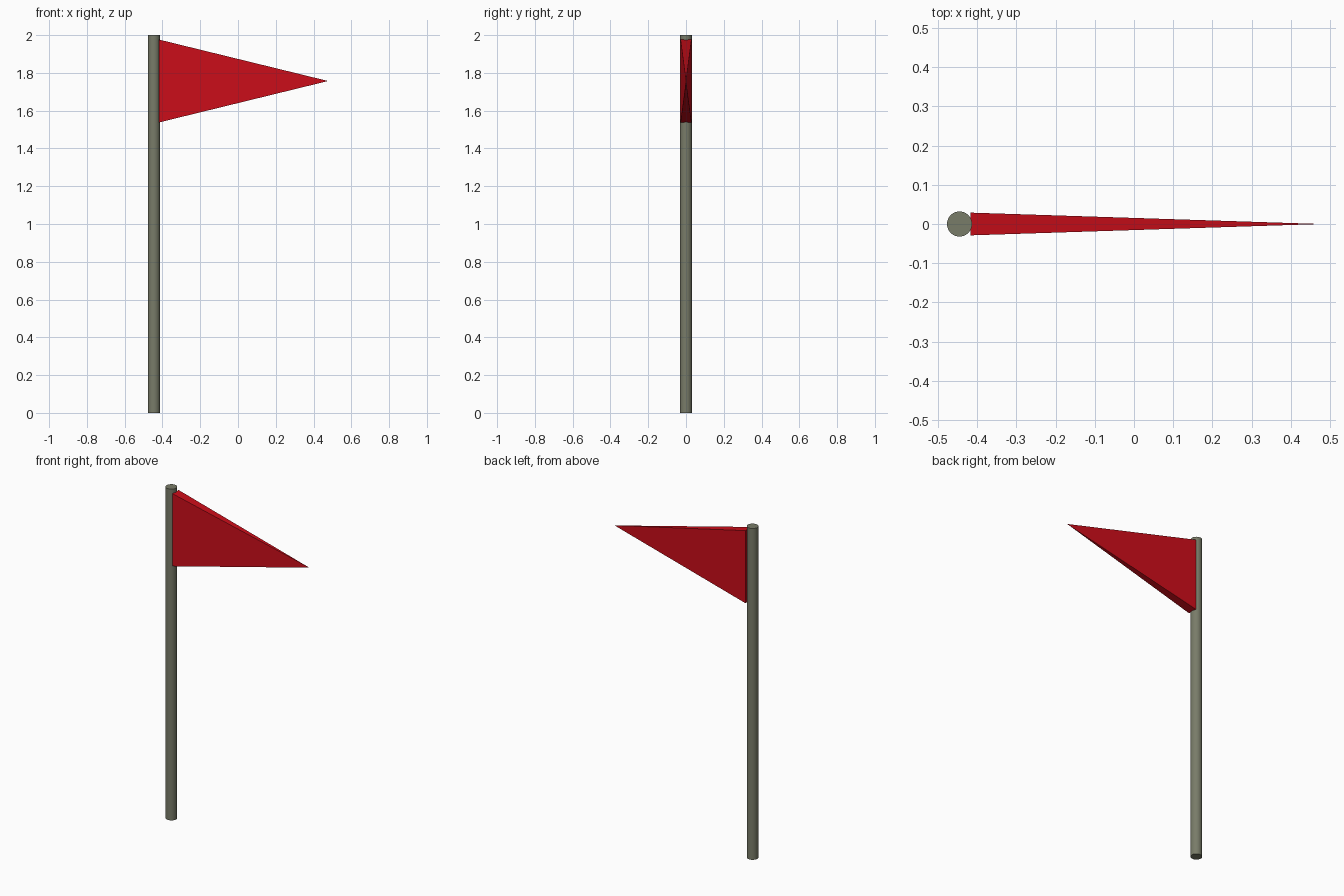
import bpy, bmesh
from mathutils import Matrix

if "Cube" in bpy.data.objects:
    bpy.data.objects.remove(bpy.data.objects["Cube"])

def material(name, color):
    m = bpy.data.materials.new(name)
    m.diffuse_color = (*color, 1)
    m.use_nodes = True
    m.node_tree.nodes["Principled BSDF"].inputs["Base Color"].default_value = m.diffuse_color
    return m

# Pole: plain round cylinder with smooth sides
bpy.ops.mesh.primitive_cylinder_add(vertices=32, radius=0.032, depth=2, location=(-0.445, 0, 1))
pole = bpy.context.object
pole.name = "pole"
bpy.ops.object.shade_smooth_by_angle()
pole.data.materials.append(material("pole_grey", (0.19, 0.20, 0.14)))

# Pennant: flat four-sided pyramid, base against the pole, tip pointing +x
base_x, tip_x, mid_z = -0.417, 0.477, 1.757
half_y, half_z = 0.029, 0.219
bm = bmesh.new()
base = [bm.verts.new((base_x, sy * half_y, mid_z + sz * half_z))
        for sy, sz in ((-1, -1), (1, -1), (1, 1), (-1, 1))]
tip = bm.verts.new((tip_x, 0, mid_z))
bm.faces.new(base)
for i in range(4):
    bm.faces.new((base[i], base[(i + 1) % 4], tip))
bmesh.ops.recalc_face_normals(bm, faces=bm.faces)
mesh = bpy.data.meshes.new("pennant")
bm.to_mesh(mesh)
bm.free()
pennant = bpy.data.objects.new("pennant", mesh)
bpy.context.collection.objects.link(pennant)
mesh.materials.append(material("pennant_red", (0.6, 0.004, 0.01)))
